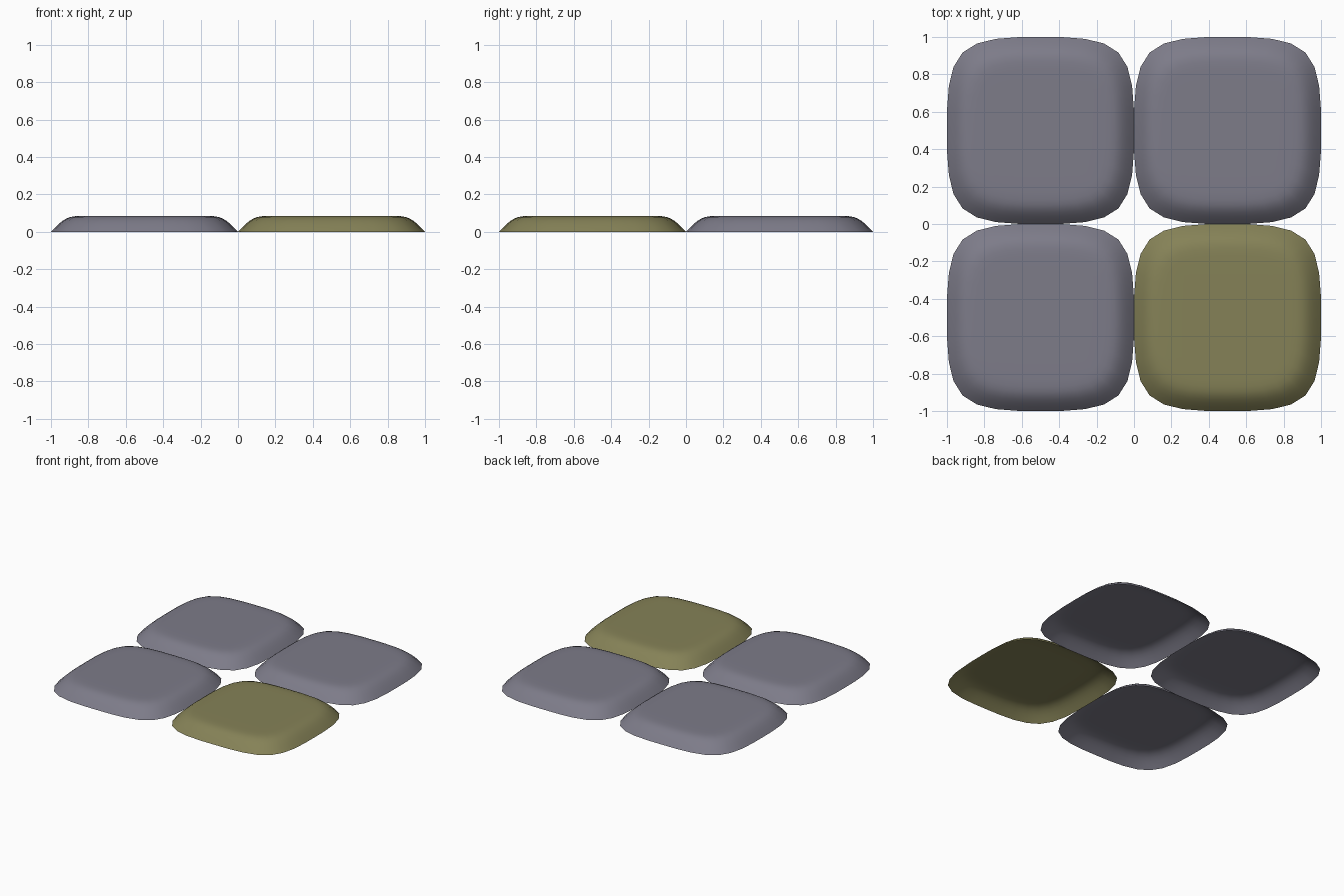
import bpy, bmesh

if "Cube" in bpy.data.objects:
    bpy.data.objects.remove(bpy.data.objects["Cube"])


def material(name, rgb):
    m = bpy.data.materials.new(name)
    m.diffuse_color = (*rgb, 1)
    m.use_nodes = True
    m.node_tree.nodes["Principled BSDF"].inputs["Base Color"].default_value = m.diffuse_color
    return m


grey = material("slate grey", (0.205, 0.2, 0.25))
olive = material("olive", (0.235, 0.222, 0.095))

H = 0.085  # pad height
# control rings: half width and height, from the open bottom rim inwards
RINGS = [(0.5, 0.0), (0.42, H), (0.33, H)]
SQUARE = [(-1, -1), (0, -1), (1, -1), (1, 0), (1, 1), (0, 1), (-1, 1), (-1, 0)]


def pad(name, cx, cy, mat):
    bm = bmesh.new()
    rings = [[bm.verts.new((x * r, y * r, z)) for x, y in SQUARE] for r, z in RINGS]
    # sloping side and shoulder
    for a, b in zip(rings, rings[1:]):
        for i in range(8):
            j = (i + 1) % 8
            bm.faces.new((a[i], a[j], b[j], b[i]))
    # flat top, two by two quads
    c = bm.verts.new((0, 0, H))
    t = rings[-1]
    for i in (0, 2, 4, 6):
        bm.faces.new((t[i - 1], t[i], t[i + 1], c))
    me = bpy.data.meshes.new(name)
    bm.to_mesh(me)
    bm.free()
    me.materials.append(mat)
    for p in me.polygons:
        p.use_smooth = True
    ob = bpy.data.objects.new(name, me)
    ob.location = (cx, cy, 0)
    bpy.context.collection.objects.link(ob)
    # soft pillow shape, open underneath
    s = ob.modifiers.new("soften", 'SUBSURF')
    s.levels = s.render_levels = 2
    s.boundary_smooth = 'ALL'


pad("pad_front_left", -0.5, -0.5, grey)
pad("pad_front_right", 0.5, -0.5, olive)
pad("pad_back_left", -0.5, 0.5, grey)
pad("pad_back_right", 0.5, 0.5, grey)
